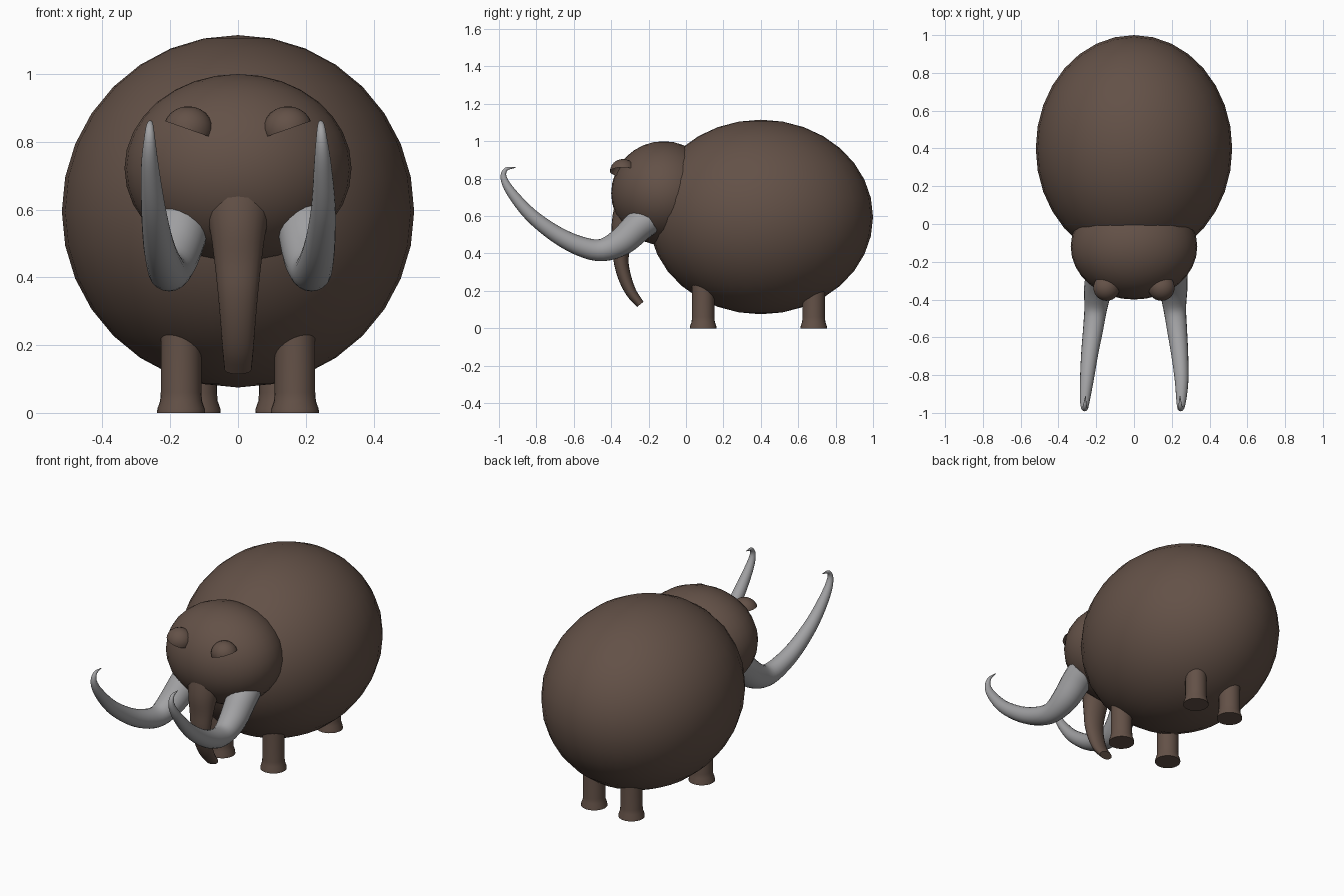
import bpy, bmesh, math
from mathutils import Vector

if "Cube" in bpy.data.objects:
    bpy.data.objects.remove(bpy.data.objects["Cube"])


def material(name, rgb):
    m = bpy.data.materials.new(name)
    m.diffuse_color = (*rgb, 1)
    m.use_nodes = True
    m.node_tree.nodes["Principled BSDF"].inputs["Base Color"].default_value = m.diffuse_color
    return m


BROWN = material("brown hide", (0.125, 0.082, 0.063))
GREY = material("grey ivory", (0.36, 0.36, 0.37))


def finish(name, bm, mat, angle=50):
    bmesh.ops.recalc_face_normals(bm, faces=bm.faces)
    me = bpy.data.meshes.new(name)
    bm.to_mesh(me)
    bm.free()
    me.materials.append(mat)
    ob = bpy.data.objects.new(name, me)
    bpy.context.collection.objects.link(ob)
    bpy.ops.object.select_all(action='DESELECT')
    ob.select_set(True)
    bpy.context.view_layer.objects.active = ob
    bpy.ops.object.shade_smooth_by_angle(angle=math.radians(angle))
    return ob


def ellipsoid(center, radii, segs=32, rings=16):
    bm = bmesh.new()
    bmesh.ops.create_uvsphere(bm, u_segments=segs, v_segments=rings, radius=1)
    bmesh.ops.scale(bm, vec=radii, verts=bm.verts)
    bmesh.ops.translate(bm, vec=center, verts=bm.verts)
    return bm


def smooth_points(pts, steps):
    """Catmull-Rom interpolation of tuples (position and radii together)."""
    p = [Vector(q) for q in pts]
    p = [p[0] * 2 - p[1]] + p + [p[-1] * 2 - p[-2]]
    out = []
    for i in range(1, len(p) - 2):
        a, b, c, d = p[i - 1:i + 3]
        for k in range(steps):
            t = k / steps
            out.append(0.5 * (2 * b + (c - a) * t + (2 * a - 5 * b + 4 * c - d) * t**2
                              + (3 * b - a - 3 * c + d) * t**3))
    return out + [p[-2]]


def sweep(name, pts, mat, segs=20, steps=4):
    """Tube through (x, y, z, side radius, depth radius) points."""
    pts = smooth_points(pts, steps)
    bm = bmesh.new()
    rings = []
    for i, p in enumerate(pts):
        lo, hi = pts[max(i - 1, 0)], pts[min(i + 1, len(pts) - 1)]
        tan = (Vector(hi[:3]) - Vector(lo[:3])).normalized()
        depth = tan.cross(Vector((1, 0, 0))).normalized()
        side = depth.cross(tan)
        ring = []
        for k in range(segs):
            a = 2 * math.pi * k / segs
            ring.append(bm.verts.new(Vector(p[:3]) + side * math.cos(a) * p[3]
                                     + depth * math.sin(a) * p[4]))
        rings.append(ring)
    for r, s in zip(rings, rings[1:]):
        for k in range(segs):
            n = (k + 1) % segs
            bm.faces.new((r[k], r[n], s[n], s[k]))
    bm.faces.new(rings[0])
    bm.faces.new(rings[-1])
    return finish(name, bm, mat)


# Body and head
finish("body", ellipsoid((0, 0.4, 0.595), (0.52, 0.6, 0.52)), BROWN)
finish("head", ellipsoid((0, -0.12, 0.722), (0.335, 0.28, 0.278)), BROWN)

# Trunk, widening into the face
sweep("trunk", [
    (0, -0.22, 0.74, 0.16, 0.11), (0, -0.28, 0.64, 0.115, 0.105),
    (0, -0.325, 0.55, 0.085, 0.075), (0, -0.342, 0.45, 0.07, 0.05),
    (0, -0.347, 0.36, 0.06, 0.04), (0, -0.327, 0.27, 0.052, 0.035),
    (0, -0.292, 0.19, 0.046, 0.029), (0, -0.244, 0.128, 0.04, 0.022)], BROWN)

# Heavy eyelids: tilted half spheres
for s, label in ((-1, "left"), (1, "right")):
    c = Vector((0.147 * s, -0.337, 0.837))
    bm = ellipsoid(c, (0.073, 0.07, 0.068), 24, 12)
    cut = bmesh.ops.bisect_plane(bm, geom=bm.verts[:] + bm.edges[:] + bm.faces[:], plane_co=c,
                                 plane_no=(-0.33 * s, 0, 0.94), clear_inner=True)
    bmesh.ops.holes_fill(bm, edges=[e for e in bm.edges if e.is_boundary])
    finish(label + "_eyelid", bm, BROWN, 40)

# Tusks: shared side profile (y, z, radius), slightly different spread per side
profile = [(-0.20, 0.585, 0.084), (-0.255, 0.545, 0.083), (-0.345, 0.463, 0.075),
           (-0.45, 0.418, 0.06), (-0.56, 0.437, 0.053), (-0.69, 0.50, 0.045),
           (-0.83, 0.606, 0.036), (-0.935, 0.728, 0.026), (-0.975, 0.805, 0.017),
           (-0.962, 0.85, 0.010), (-0.912, 0.86, 0.002)]
spread = {"left": [-0.16, -0.17, -0.19, -0.203, -0.217, -0.235, -0.25, -0.26, -0.261, -0.26, -0.257],
          "right": [0.195, 0.2, 0.208, 0.216, 0.228, 0.242, 0.252, 0.25, 0.247, 0.245, 0.243]}
for label, xs in spread.items():
    sweep(label + "_tusk", [(x, y, z, r, r) for x, (y, z, r) in zip(xs, profile)], GREY)


# Legs: lathed columns with a flared foot
def leg(name, x, y):
    bm = bmesh.new()
    prof = [(0.071, 0), (0.070, 0.012), (0.062, 0.035), (0.06, 0.06), (0.06, 0.3)]
    rings = [[bm.verts.new((x + r * math.cos(k * math.pi / 12), y + r * math.sin(k * math.pi / 12), z))
              for k in range(24)] for r, z in prof]
    for r, s in zip(rings, rings[1:]):
        for k in range(24):
            n = (k + 1) % 24
            bm.faces.new((r[k], r[n], s[n], s[k]))
    bm.faces.new(rings[0])
    bm.faces.new(rings[-1])
    finish(name, bm, BROWN)


for s, label in ((-1, "left"), (1, "right")):
    leg("front_leg_" + label, 0.168 * s, 0.092)
    leg("back_leg_" + label, 0.122 * s, 0.683)
